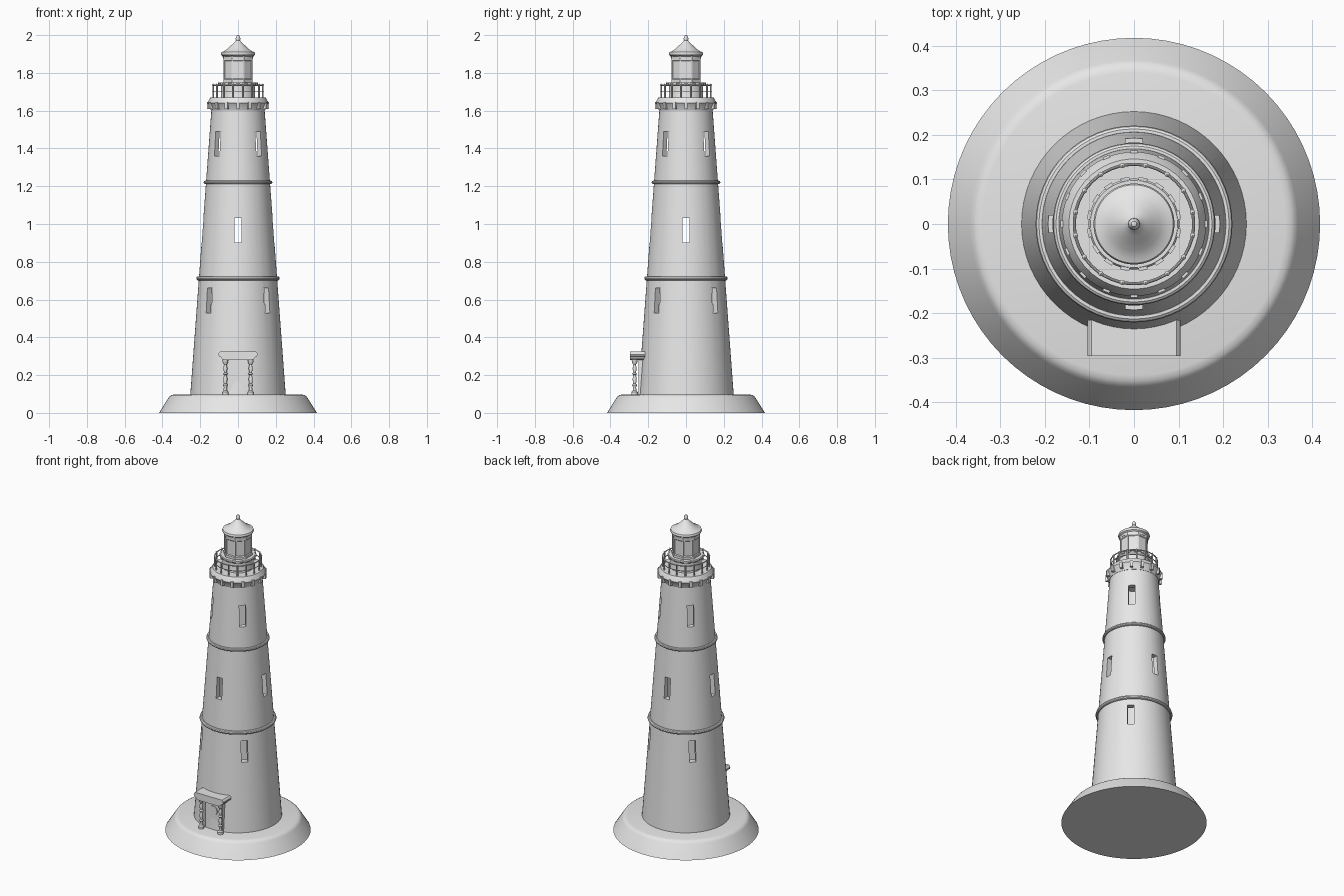
import bpy, bmesh
from math import sin, cos, pi, radians
from mathutils import Matrix, Vector

cube = bpy.data.objects.get("Cube")
if cube:
    bpy.data.objects.remove(cube, do_unlink=True)

stone = bpy.data.materials.new("pale_stone")
stone.use_nodes = True
stone.diffuse_color = (0.8, 0.8, 0.8, 1)
stone.node_tree.nodes["Principled BSDF"].inputs["Base Color"].default_value = (0.8, 0.8, 0.8, 1)
parts = []


def finish(name, bm):
    bmesh.ops.remove_doubles(bm, verts=bm.verts, dist=1e-5)
    bmesh.ops.recalc_face_normals(bm, faces=bm.faces)
    mesh = bpy.data.meshes.new(name)
    bm.to_mesh(mesh)
    bm.free()
    mesh.materials.append(stone)
    obj = bpy.data.objects.new(name, mesh)
    bpy.context.collection.objects.link(obj)
    parts.append(obj)
    return obj


def add_lathe(bm, profile, sides=64, closed=False, center=(0, 0), turn=0.0):
    """Spin an (r, z) profile about a vertical axis."""
    verts = [bm.verts.new((r, 0, z)) for r, z in profile]
    pairs = list(zip(verts, verts[1:]))
    if closed:
        pairs.append((verts[-1], verts[0]))
    edges = [bm.edges.new(p) for p in pairs]
    before = set(bm.verts) - set(verts)
    bmesh.ops.spin(bm, geom=verts + edges, axis=(0, 0, 1), cent=(0, 0, 0),
                   angle=2 * pi, steps=sides, use_merge=False)
    new = [v for v in bm.verts if v not in before]
    place = Matrix.Translation((*center, 0)) @ Matrix.Rotation(turn, 4, 'Z')
    bmesh.ops.transform(bm, matrix=place, verts=new)


def lathe(name, profile, **options):
    bm = bmesh.new()
    add_lathe(bm, profile, **options)
    return finish(name, bm)


def ring(name, radius, z, tube, sides=64):
    loop = [(radius + tube * cos(a * pi / 5), z + tube * sin(a * pi / 5)) for a in range(10)]
    return lathe(name, loop, sides=sides, closed=True)


def add_box(bm, size, center, angle=0.0):
    """Box whose x size points outwards along the given angle."""
    m = Matrix.Rotation(angle, 4, 'Z') @ Matrix.Translation(center) @ Matrix.Diagonal((*size, 1))
    bmesh.ops.create_cube(bm, size=1, matrix=m)


def box_circle(name, count, size, radius, z, offset=0.0):
    bm = bmesh.new()
    for i in range(count):
        add_box(bm, size, (radius, 0, z), offset + i * 2 * pi / count)
    return finish(name, bm)


# Foundation with a softly rounded shoulder
lathe("foundation", [(0, 0), (0.418, 0), (0.368, 0.08), (0.362, 0.088), (0.353, 0.094),
                     (0.34, 0.097), (0, 0.097)], sides=72)

# Hollow tapering tower with window openings
tower = lathe("tower", [(0.253, 0.09), (0.14, 1.615), (0.112, 1.615), (0.215, 0.09)], closed=True)
bm = bmesh.new()
for z, radius, offset in ((0.595, 0.2, 45), (0.967, 0.175, 0), (1.425, 0.14, 45)):
    for i in range(4):
        add_box(bm, (0.12, 0.038, 0.132), (radius, 0, z), radians(offset + 90 * i))
cutter = finish("window_cutter", bm)
cutter.hide_render = True
cut = tower.modifiers.new("windows", 'BOOLEAN')
cut.object = cutter
cut.solver = 'EXACT'
bpy.context.view_layer.objects.active = tower
bpy.ops.object.modifier_apply(modifier="windows")
parts.remove(cutter)
bpy.data.objects.remove(cutter, do_unlink=True)

# Raised bands
ring("lower_band", 0.21, 0.712, 0.011)
ring("upper_band", 0.172, 1.22, 0.01)

# Gallery with bracket teeth
lathe("gallery", [(0, 1.6), (0.143, 1.6), (0.148, 1.612), (0.157, 1.634), (0.162, 1.64),
                  (0.16, 1.646), (0.146, 1.67), (0, 1.67)])
box_circle("gallery_teeth", 16, (0.03, 0.016, 0.038), 0.15, 1.628)

# Gallery railing
bm = bmesh.new()
for i in range(16):
    a = (i + 0.5) * pi / 8
    add_lathe(bm, [(0, 1.66), (0.0045, 1.66), (0.0045, 1.735), (0.006, 1.738), (0, 1.744)],
              sides=8, center=(0.134 * cos(a), 0.134 * sin(a)))
finish("railing_posts", bm)
ring("railing_top", 0.134, 1.735, 0.0035, 48)
ring("railing_middle", 0.134, 1.703, 0.0025, 48)

# Watch room below the lantern
lathe("watch_room", [(0, 1.66), (0.094, 1.66), (0.09, 1.67), (0.09, 1.73), (0.1, 1.738),
                     (0.102, 1.744), (0.098, 1.75), (0, 1.75)])
box_circle("watch_room_dentils", 16, (0.012, 0.02, 0.01), 0.1, 1.744, pi / 16)

# Eight sided lantern with corner mullions
lathe("lantern", [(0, 1.74), (0.084, 1.74), (0.084, 1.765), (0.079, 1.77), (0.079, 1.862),
                  (0.083, 1.866), (0.083, 1.89), (0, 1.89)], sides=8, turn=pi / 8)
box_circle("lantern_mullions", 8, (0.008, 0.008, 0.11), 0.078, 1.815, pi / 8)

# Domed roof with finial
lathe("lantern_roof", [(0, 1.875), (0.08, 1.875), (0.081, 1.888), (0.089, 1.894), (0.091, 1.902),
                       (0.088, 1.91), (0.076, 1.914), (0.06, 1.924), (0.043, 1.94),
                       (0.026, 1.955), (0.015, 1.966), (0.011, 1.972), (0.013, 1.98),
                       (0.011, 1.99), (0.006, 1.998), (0, 2.0)], sides=48)

# Porch canopy, a moulded section running from the wall to the front
half = [(0.07, 0.28), (0.083, 0.284), (0.09, 0.295), (0.1, 0.3), (0.104, 0.31),
        (0.102, 0.318), (0.095, 0.325)]
outline = half + [(-x, z) for x, z in reversed(half)]
bm = bmesh.new()
face = bm.faces.new([bm.verts.new((x, -0.296, z)) for x, z in outline])
out = bmesh.ops.extrude_face_region(bm, geom=[face])
bmesh.ops.translate(bm, vec=Vector((0, 0.08, 0)),
                    verts=[g for g in out["geom"] if isinstance(g, bmesh.types.BMVert)])
finish("porch_canopy", bm)

# Turned porch columns
turned = [(0, 0.095), (0.017, 0.095), (0.017, 0.11), (0.01, 0.118), (0.008, 0.135), (0.013, 0.147),
          (0.008, 0.155), (0.011, 0.18), (0.007, 0.2), (0.013, 0.207), (0.007, 0.214),
          (0.011, 0.235), (0.007, 0.255), (0.014, 0.266), (0.016, 0.283), (0, 0.283)]
for side, x in (("right", -0.067), ("left", 0.067)):
    lathe(side + "_porch_column", turned, sides=16, center=(x, -0.272))

# Door, jambs and round door light
bm = bmesh.new()
add_box(bm, (0.116, 0.04, 0.19), (0, -0.227, 0.19))
finish("door", bm)
bm = bmesh.new()
for x in (-0.062, 0.062):
    add_box(bm, (0.014, 0.04, 0.19), (x, -0.232, 0.19))
finish("door_jambs", bm)
bm = bmesh.new()
bmesh.ops.create_cone(bm, cap_ends=True, segments=32, radius1=0.029, radius2=0.029, depth=0.008,
                      matrix=Matrix.Translation((0, -0.248, 0.217)) @ Matrix.Rotation(pi / 2, 4, 'X'))
finish("door_light", bm)

# Smooth curved surfaces, keep edges crisp
bpy.ops.object.select_all(action='DESELECT')
for obj in parts:
    obj.select_set(True)
bpy.context.view_layer.objects.active = tower
bpy.ops.object.shade_smooth_by_angle(angle=radians(30))
